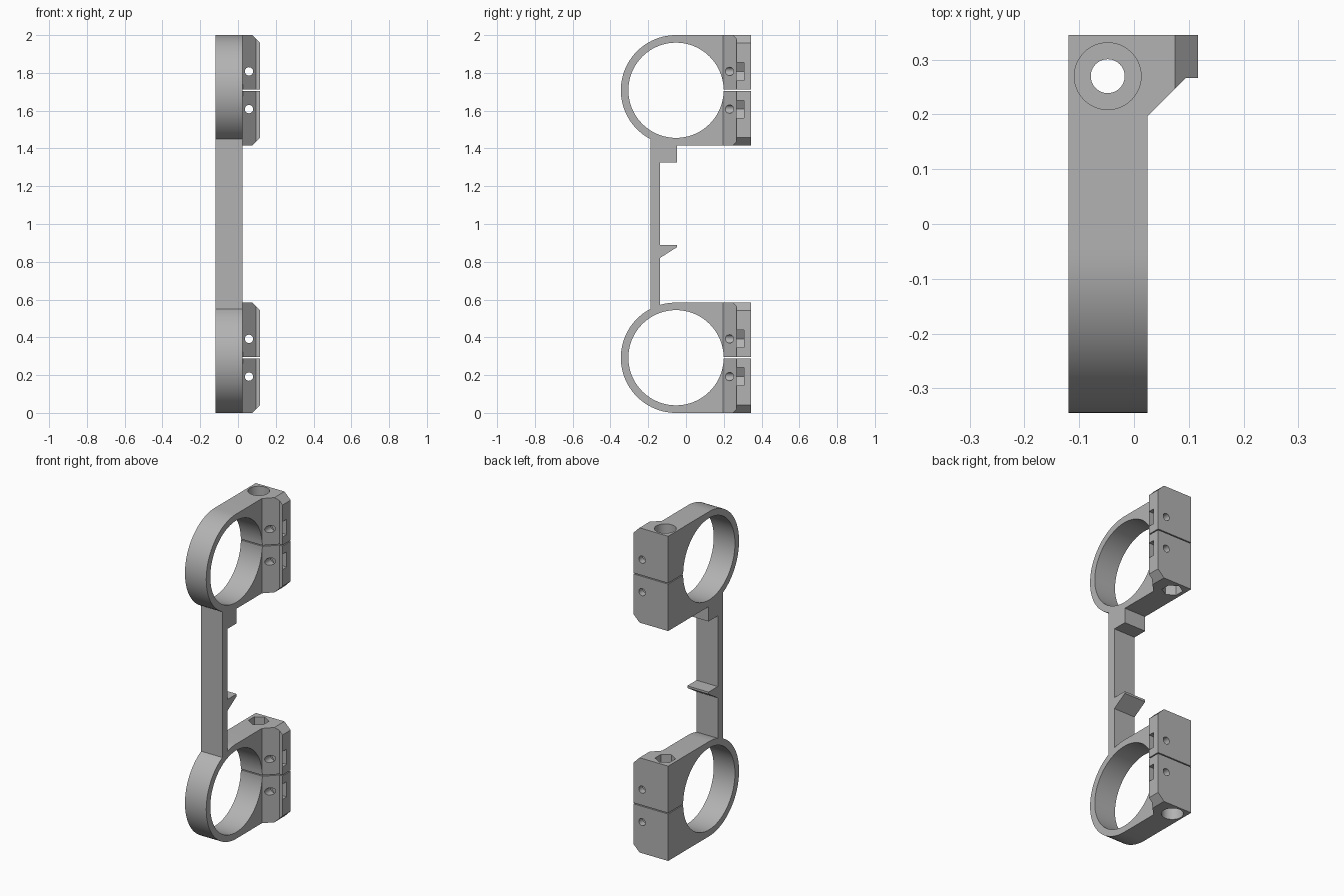
import bpy, bmesh, math

if "Cube" in bpy.data.objects:
    bpy.data.objects.remove(bpy.data.objects["Cube"])

grey = bpy.data.materials.new("mid grey")
grey.diffuse_color = (0.45, 0.45, 0.45, 1)
grey.use_nodes = True
grey.node_tree.nodes["Principled BSDF"].inputs["Base Color"].default_value = grey.diffuse_color

X0, X1 = -0.12, 0.025          # thickness of the plate
R_OUT, R_IN, CY = 0.292, 0.252, -0.053
BACK = 0.345


def prism(name, pts, axis, a, b):
    """Extrude a 2D outline along an axis (x: pts are y,z / y: x,z / z: x,y)."""
    place = {"x": lambda u, v, w: (w, u, v),
             "y": lambda u, v, w: (u, w, v),
             "z": lambda u, v, w: (u, v, w)}[axis]
    bm = bmesh.new()
    lo = [bm.verts.new(place(u, v, a)) for u, v in pts]
    hi = [bm.verts.new(place(u, v, b)) for u, v in pts]
    n = len(pts)
    bm.faces.new(lo)
    bm.faces.new(hi)
    for i in range(n):
        j = (i + 1) % n
        bm.faces.new((lo[i], lo[j], hi[j], hi[i]))
    bmesh.ops.recalc_face_normals(bm, faces=bm.faces)
    me = bpy.data.meshes.new(name)
    bm.to_mesh(me)
    bm.free()
    me.materials.append(grey)
    ob = bpy.data.objects.new(name, me)
    bpy.context.collection.objects.link(ob)
    return ob


def circle(u, v, r, n=48, start=0.0):
    return [(u + r * math.cos(start + 2 * math.pi * i / n),
             v + r * math.sin(start + 2 * math.pi * i / n)) for i in range(n)]


def rect(u0, u1, v0, v1):
    return [(u0, v0), (u1, v0), (u1, v1), (u0, v1)]


def combine(ob, tool, op):
    """Apply a boolean and discard the tool object."""
    bpy.context.view_layer.objects.active = ob
    m = ob.modifiers.new("bool", "BOOLEAN")
    m.operation, m.object, m.solver = op, tool, "EXACT"
    bpy.ops.object.modifier_apply(modifier=m.name)
    bpy.data.objects.remove(tool, do_unlink=True)


def smooth(ob):
    bpy.ops.object.select_all(action="DESELECT")
    ob.select_set(True)
    bpy.context.view_layer.objects.active = ob
    bpy.ops.object.shade_smooth_by_angle(angle=math.radians(30))


def clamp(name, cz):
    z0, z1 = cz - R_OUT, cz + R_OUT
    # D-shaped body: half round at the front, square block at the back
    n = 48
    arc = [(CY + R_OUT * math.cos(t), cz + R_OUT * math.sin(t))
           for t in (math.pi / 2 + math.pi * i / n for i in range(n + 1))]
    body = prism(name, arc + [(BACK, z0), (BACK, z1)], "x", X0, X1)

    # side flange with sloped front and chamfered ends
    flange = prism("flange", [(-0.02, 0.197), (X1, 0.197), (0.095, 0.267), (0.117, 0.267),
                              (0.117, BACK), (-0.02, BACK)], "z", z0, z1)
    c = 0.042
    limit = prism("limit", [(-0.2, z0), (0.117 - c, z0), (0.117, z0 + c),
                            (0.117, z1 - c), (0.117 - c, z1), (-0.2, z1)], "y", 0.1, 0.5)
    combine(flange, limit, "INTERSECT")
    combine(body, flange, "UNION")

    # ring bore and clamping slit
    combine(body, prism("bore", circle(CY, cz, R_IN, 96), "x", -0.3, 0.3), "DIFFERENCE")
    combine(body, prism("slit", rect(0.1, 0.5, cz - 0.003, cz + 0.003), "x", -0.3, 0.3),
            "DIFFERENCE")

    # vertical bolt hole, round recess on the outer end, hex recess on the inner end
    bx, by, depth = -0.048, 0.27, 0.1
    outer, inner = (z1, z0) if cz > 1 else (z0, z1)
    s = 1 if cz > 1 else -1
    combine(body, prism("hole", circle(bx, by, 0.031), "z", z0 - 0.1, z1 + 0.1), "DIFFERENCE")
    combine(body, prism("recess", circle(bx, by, 0.061), "z",
                        outer - s * depth, outer + s * 0.1), "DIFFERENCE")
    combine(body, prism("hex", circle(bx, by, 0.058, 6, math.pi / 2), "z",
                        inner + s * depth, inner - s * 0.1), "DIFFERENCE")

    # flange screw holes with nut slots open to the side
    for dz in (-0.1, 0.1):
        z = cz + dz
        combine(body, prism("screw", circle(0.058, z, 0.022, 32), "y", 0.0, 0.5), "DIFFERENCE")
        h = 0.047
        slot = [(0.2, z - h), (0.2, z + h), (0.031, z + h), (0.004, z), (0.031, z - h)]
        combine(body, prism("nut_slot", slot, "y", 0.268, 0.306), "DIFFERENCE")
    smooth(body)
    return body


lower_clamp = clamp("lower_clamp", R_OUT)
upper_clamp = clamp("upper_clamp", 2 - R_OUT)

# connecting bar with upper stop block and small lower hook, as one profile
F, B, T = -0.187, -0.138, -0.048
prism("connecting_bar", [(F, 0.545), (B, 0.545), (B, 0.82), (T, 0.877), (T, 0.89), (B, 0.89),
                         (B, 1.325), (T, 1.325), (T, 1.43), (B, 1.455), (F, 1.455)],
      "x", X0, X1)
